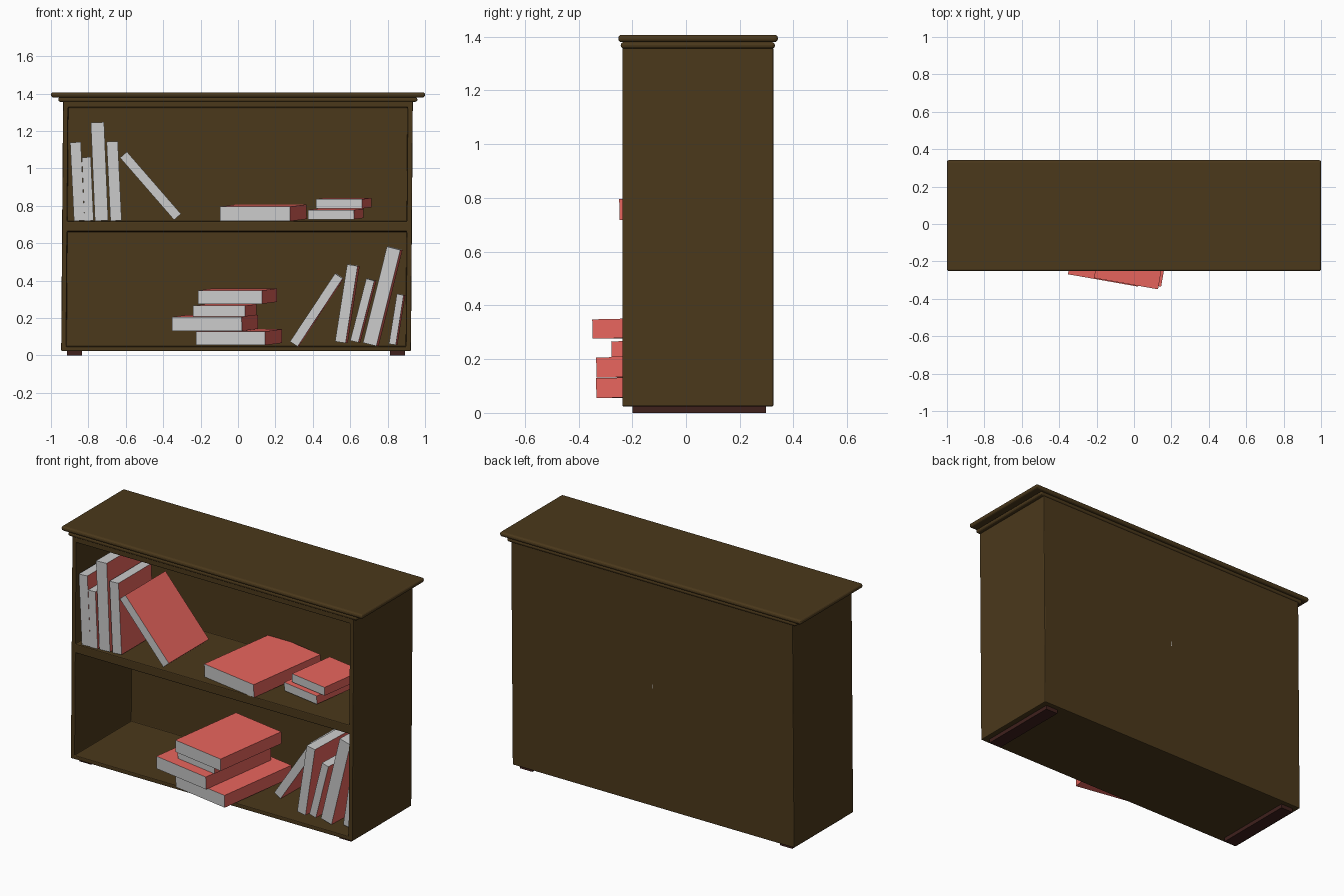
import bpy, bmesh
from math import radians
from mathutils import Vector

if "Cube" in bpy.data.objects:
    bpy.data.objects.remove(bpy.data.objects["Cube"])


def material(name, rgb):
    m = bpy.data.materials.new(name)
    m.diffuse_color = (*rgb, 1)
    m.use_nodes = True
    m.node_tree.nodes["Principled BSDF"].inputs["Base Color"].default_value = m.diffuse_color
    return m


wood = material("dark_wood", (0.07, 0.04, 0.011))
foot_mat = material("foot_wood", (0.05, 0.015, 0.012))
pages = material("pages", (0.8, 0.8, 0.8))
cover = material("red_cover", (0.8, 0.13, 0.11))


def box(name, lo, hi, mats=(), lean=0.0):
    """Box between two corners; lean shifts x slightly below the top."""
    bm = bmesh.new()
    bmesh.ops.create_cube(bm, size=1)
    lo, hi = Vector(lo), Vector(hi)
    for v in bm.verts:
        v.co = Vector([(lo[i] + hi[i]) / 2 + v.co[i] * (hi[i] - lo[i]) for i in range(3)])
        v.co.x += lean * (v.co.z - 1.4)
    me = bpy.data.meshes.new(name)
    bm.to_mesh(me)
    bm.free()
    ob = bpy.data.objects.new(name, me)
    bpy.context.collection.objects.link(ob)
    for m in mats:
        me.materials.append(m)
    return ob


def bevel(ob, width, segments):
    b = ob.modifiers.new("bevel", 'BEVEL')
    b.width, b.segments, b.limit_method = width, segments, 'ANGLE'


LEAN = 0.0075

# Case: solid block with two shelf openings cut from the front
case = box("bookcase_body", (-0.935, -0.237, 0.024), (0.935, 0.325, 1.36), [wood], LEAN)
for i, (z0, z1) in enumerate([(0.048, 0.663), (0.717, 1.326)]):
    cut = box(f"opening_cutter_{i}", (-0.908, -0.5, z0), (0.908, 0.298, z1), [wood], LEAN)
    cut.hide_render = True
    cut.hide_viewport = False
    cut.display_type = 'WIRE'
    mod = case.modifiers.new("opening", 'BOOLEAN')
    mod.object, mod.operation, mod.solver = cut, 'DIFFERENCE', 'EXACT'
    bpy.context.view_layer.objects.active = case
    bpy.ops.object.modifier_apply(modifier=mod.name)
    bpy.data.objects.remove(cut)
bevel(case, 0.005, 2)

# Cornice: two rounded slabs
bevel(box("cornice_moulding", (-0.961, -0.243, 1.356), (0.959, 0.331, 1.38), [wood]), 0.011, 3)
bevel(box("top_slab", (-1, -0.252, 1.38), (1, 0.342, 1.407), [wood]), 0.012, 3)

# Feet: one runner under each end
for side in (-1, 1):
    x = side * 0.863
    box("left_foot" if side < 0 else "right_foot",
        (x - 0.04, -0.2, 0), (x + 0.04, 0.297, 0.03), [foot_mat], LEAN)


def book(name, corner, size, rot, flat=False):
    """Book placed by its front lower left corner; covers and spine red, rest pages."""
    ob = box(name, (0, 0, 0), size, [pages, cover])
    for p in ob.data.polygons:
        n = p.normal
        red = (abs(n.z) > 0.5 or n.x > 0.5) if flat else (abs(n.x) > 0.5 or n.z < -0.5)
        p.material_index = int(red)
    ob.location = corner
    ob.rotation_euler = [radians(a) for a in rot]


# Lying books: x, y, z of corner, then width, depth, thickness
lying = [
    (-0.225, -0.268, 0.055, 0.376, 0.515, 0.074),
    (-0.353, -0.267, 0.131, 0.379, 0.500, 0.075),
    (-0.240, -0.228, 0.208, 0.282, 0.360, 0.058),
    (-0.214, -0.287, 0.276, 0.348, 0.467, 0.072),
    (-0.096, -0.181, 0.718, 0.380, 0.515, 0.078),
    (0.374, -0.095, 0.728, 0.250, 0.290, 0.050),
    (0.417, -0.082, 0.786, 0.250, 0.290, 0.050),
]
for i, (x, y, z, w, d, t) in enumerate(lying):
    book(f"lying_book_{i}", (x, y, z), (w, d, t), (1.3, 0, -10), True)

# Standing books: x, y, z of corner, then thickness, depth, height, sideways lean, turn
standing = [
    (-0.877, -0.228, 0.719, 0.057, 0.34, 0.42, -2.8, 0),
    (-0.820, -0.228, 0.719, 0.048, 0.30, 0.34, -2.5, 0),
    (-0.765, -0.222, 0.719, 0.071, 0.38, 0.526, -2.4, 0),
    (-0.682, -0.215, 0.719, 0.060, 0.31, 0.424, -2.8, 0),
    (-0.342, -0.220, 0.725, 0.049, 0.38, 0.44, -41, 0),
    (0.278, -0.053, 0.075, 0.049, 0.33, 0.436, 33.5, -1),
    (0.519, -0.180, 0.075, 0.057, 0.32, 0.417, 8.9, -2),
    (0.600, -0.180, 0.080, 0.045, 0.30, 0.342, 14.5, -2),
    (0.668, -0.168, 0.068, 0.074, 0.34, 0.53, 14, -2),
    (0.807, -0.155, 0.062, 0.037, 0.25, 0.27, 9, -2),
]
for i, (x, y, z, t, d, h, lean, turn) in enumerate(standing):
    book(f"standing_book_{i}", (x, y, z), (t, d, h), (0, lean, turn))
